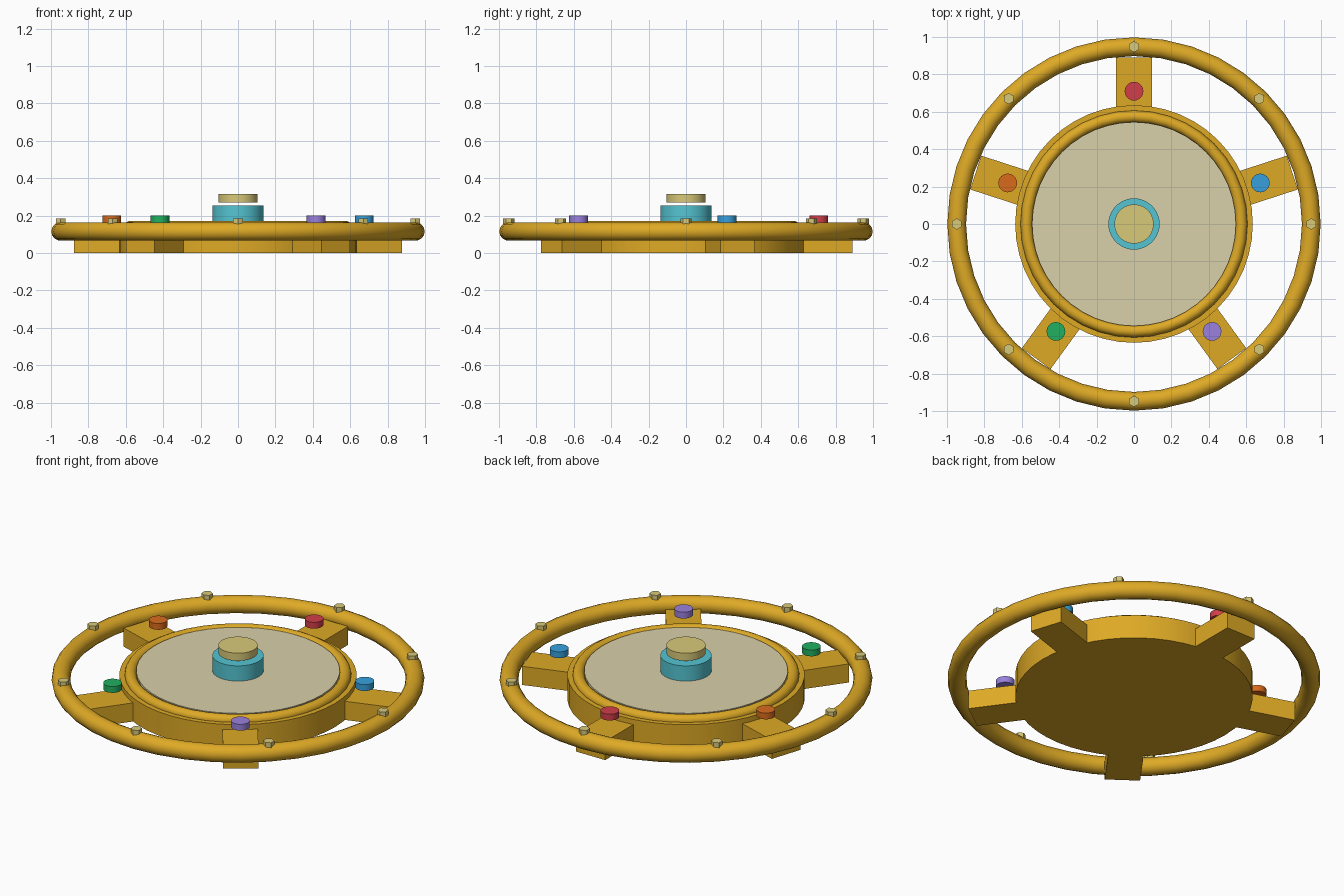
import bpy
from math import radians, cos, sin

if "Cube" in bpy.data.objects:
    bpy.data.objects.remove(bpy.data.objects["Cube"])


def material(name, hex_code):
    # sRGB hex to linear diffuse colour
    rgb = [(int(hex_code[i:i + 2], 16) / 255) ** 2.2 for i in (0, 2, 4)]
    m = bpy.data.materials.new(name)
    m.diffuse_color = (*rgb, 1)
    m.use_nodes = True
    m.node_tree.nodes["Principled BSDF"].inputs["Base Color"].default_value = m.diffuse_color
    return m


gold = material("gold", "DDA82A")
cream = material("cream", "D8CFA8")
sand = material("sand", "D8C878")
aqua = material("aqua", "55C4D2")


def finish(name, mat, smooth=True):
    ob = bpy.context.object
    ob.name = name
    ob.data.materials.append(mat)
    if smooth:
        bpy.ops.object.shade_smooth_by_angle(angle=radians(40))
    return ob


def disc(name, mat, r, z0, z1, x=0, y=0, sides=40, smooth=True):
    bpy.ops.mesh.primitive_cylinder_add(
        vertices=sides, radius=r, depth=z1 - z0, location=(x, y, (z0 + z1) / 2))
    return finish(name, mat, smooth)


def ring(name, mat, major, minor, z, sides):
    bpy.ops.mesh.primitive_torus_add(
        major_radius=major, minor_radius=minor, major_segments=sides,
        minor_segments=14, location=(0, 0, z))
    return finish(name, mat)


# Outer rim, hub and raised hub ring
ring("outer_rim", gold, 0.948, 0.05, 0.115, 40)
disc("hub", gold, 0.635, 0, 0.14, sides=48)
ring("hub_ring", gold, 0.575, 0.032, 0.14, 40)

# Centre plate and stacked centre knob
disc("centre_plate", cream, 0.545, 0.13, 0.165, sides=48)
disc("knob_base", aqua, 0.137, 0.16, 0.255)
disc("knob_cap", sand, 0.105, 0.27, 0.315)

# Five spokes, each with a coloured button
buttons = [("red", "D0404A"), ("orange", "D86A22"), ("green", "27AE60"),
           ("purple", "9880DC"), ("blue", "3A9FDB")]
for i, (label, code) in enumerate(buttons):
    a = radians(90 + 72 * i)
    r0, r1, h = 0.5, 0.89, 0.11
    mid = (r0 + r1) / 2
    bpy.ops.mesh.primitive_cube_add(
        size=1, location=(mid * cos(a), mid * sin(a), h / 2), rotation=(0, 0, a))
    bpy.context.object.scale = (r1 - r0, 0.19, h)
    finish(f"spoke_{i + 1}", gold, smooth=False)
    disc(f"{label}_button", material(label, code), 0.05, 0.163, 0.2,
         0.71 * cos(a), 0.71 * sin(a), sides=24)

# Eight hexagonal studs on the rim
for i in range(8):
    a = radians(45 * i)
    disc(f"rim_stud_{i + 1}", sand, 0.03, 0.155, 0.185,
         0.948 * cos(a), 0.948 * sin(a), sides=6, smooth=False)
